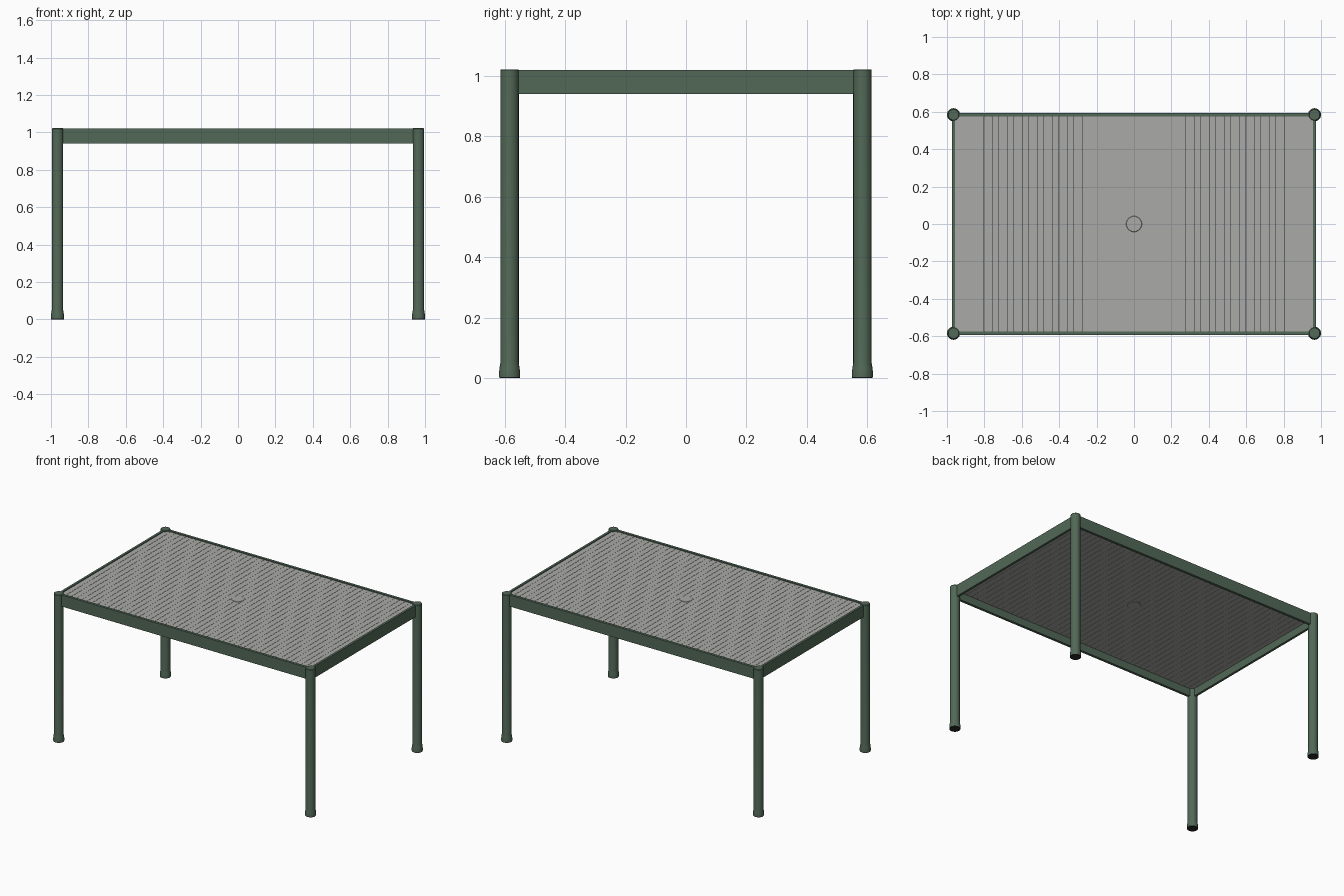
import bpy
import bmesh
import math
from mathutils import Matrix

default = bpy.data.objects.get("Cube")
if default:
    bpy.data.objects.remove(default)

LEG_X, LEG_Y, HEIGHT = 0.965, 0.584, 1.022


def material(name, rgb):
    mat = bpy.data.materials.new(name)
    mat.use_nodes = True
    mat.diffuse_color = (*rgb, 1)
    mat.node_tree.nodes["Principled BSDF"].inputs["Base Color"].default_value = (*rgb, 1)
    return mat


green = material("green_paint", (0.085, 0.14, 0.095))
grey = material("grey_top", (0.4, 0.4, 0.385))
black = material("black_rubber", (0.02, 0.02, 0.02))


def finish(bm, name, mat, smooth=False):
    bmesh.ops.recalc_face_normals(bm, faces=bm.faces)
    mesh = bpy.data.meshes.new(name)
    bm.to_mesh(mesh)
    bm.free()
    mesh.materials.append(mat)
    obj = bpy.data.objects.new(name, mesh)
    bpy.context.collection.objects.link(obj)
    if smooth:
        bpy.ops.object.select_all(action="DESELECT")
        obj.select_set(True)
        bpy.context.view_layer.objects.active = obj
        bpy.ops.object.shade_smooth_by_angle(angle=math.radians(35))
    return obj


def add_box(bm, center, size):
    bmesh.ops.create_cube(bm, size=1, matrix=Matrix.Translation(center) @ Matrix.Diagonal((*size, 1)))


def turned(name, profile, mat, x=0, y=0, sides=40):
    """Solid of revolution from (radius, height) points, capped at both ends."""
    bm = bmesh.new()
    rings = []
    for r, z in profile:
        rings.append([bm.verts.new((x + r * math.cos(a), y + r * math.sin(a), z))
                      for a in (math.tau * i / sides for i in range(sides))])
    for low, high in zip(rings, rings[1:]):
        for i in range(sides):
            j = (i + 1) % sides
            bm.faces.new((low[i], low[j], high[j], high[i]))
    bm.faces.new(rings[0])
    bm.faces.new(rings[-1])
    return finish(bm, name, mat, True)


# Round legs with flared feet and dark glides
leg_profile = [(0.035, 0.004), (0.035, 0.018), (0.033, 0.034), (0.0305, 0.05),
               (0.0305, HEIGHT - 0.003), (0.028, HEIGHT)]
for sx, side in ((-1, "right"), (1, "left")):
    for sy, end in ((-1, "front"), (1, "back")):
        place = f"{end}_{side}"
        turned(f"leg_{place}", leg_profile, green, sx * LEG_X, sy * LEG_Y)
        turned(f"glide_{place}", [(0.034, 0), (0.034, 0.006)], black, sx * LEG_X, sy * LEG_Y)

# Apron rails between the legs
for s, long_name, short_name in ((-1, "front", "right"), (1, "back", "left")):
    for name, center, size in (
            (long_name, (0, s * LEG_Y, 0.98), (2 * LEG_X, 0.018, 0.08)),
            (short_name, (s * LEG_X, 0, 0.98), (0.016, 2 * LEG_Y, 0.08))):
        bm = bmesh.new()
        add_box(bm, center, size)
        finish(bm, f"apron_{name}", green)

# Tabletop of close-set slats running front to back
COUNT, PITCH, GAP = 48, 0.04, 0.0014
bm = bmesh.new()
for i in range(COUNT):
    x = (i - (COUNT - 1) / 2) * PITCH
    add_box(bm, (x, 0, 1.003), (PITCH - GAP, 2 * LEG_Y - 0.016, 0.022))
finish(bm, "tabletop_slats", grey)

# Plug in the central parasol hole
turned("parasol_plug", [(0.04, 0.989), (0.042, 0.991), (0.042, 1.015), (0.04, 1.017)], grey)
